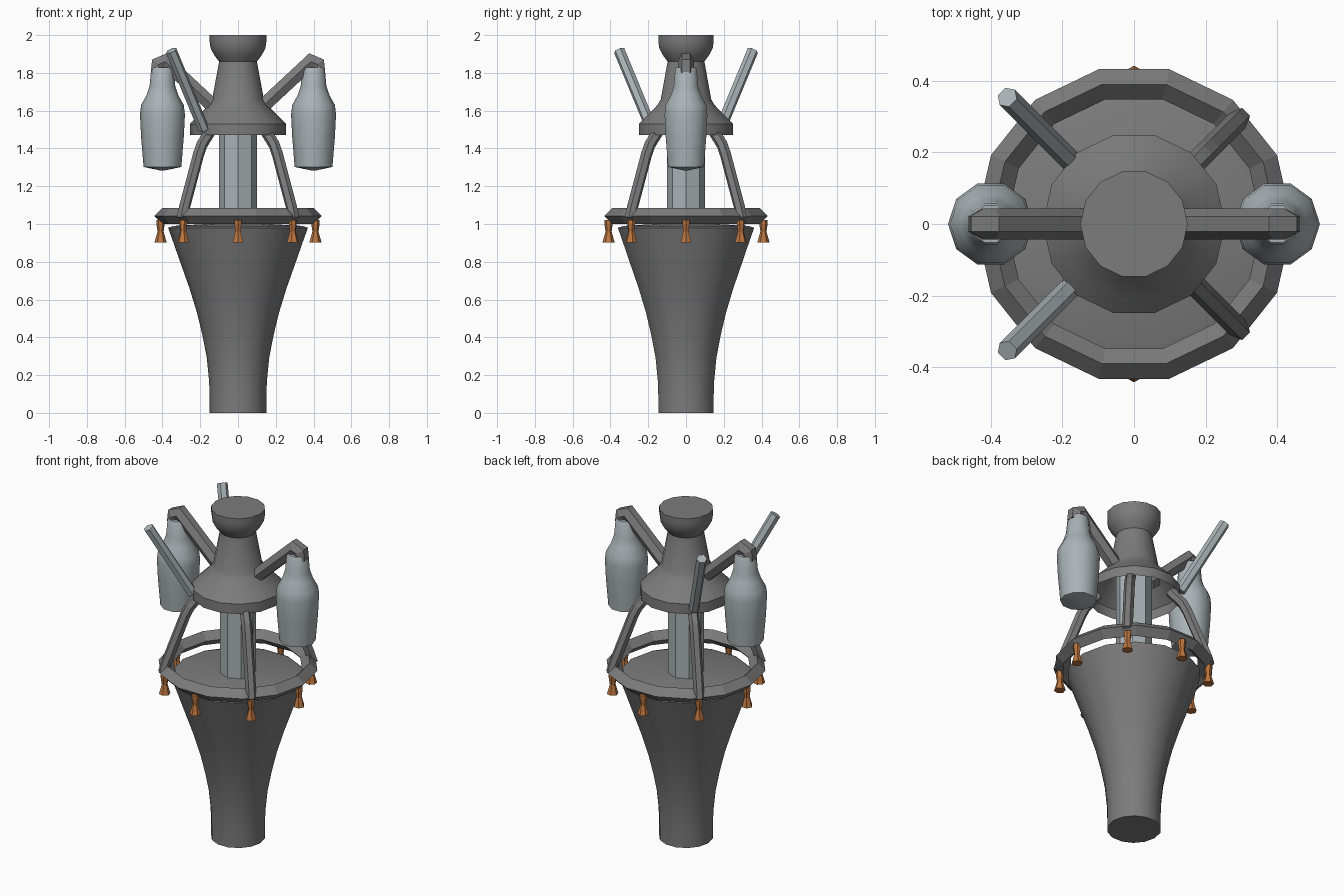
import bpy, bmesh, math
from mathutils import Vector

if "Cube" in bpy.data.objects:
    bpy.data.objects.remove(bpy.data.objects["Cube"])


def material(name, rgb):
    m = bpy.data.materials.new(name)
    m.diffuse_color = (*rgb, 1)
    m.use_nodes = True
    m.node_tree.nodes["Principled BSDF"].inputs["Base Color"].default_value = m.diffuse_color
    return m


GREY = material("dark grey", (0.2, 0.2, 0.2))
STEEL = material("pale steel", (0.40, 0.45, 0.47))
COPPER = material("copper", (0.50, 0.18, 0.05))


def finish(name, bm, mat, smooth=None):
    bmesh.ops.recalc_face_normals(bm, faces=bm.faces)
    me = bpy.data.meshes.new(name)
    bm.to_mesh(me)
    bm.free()
    me.materials.append(mat)
    ob = bpy.data.objects.new(name, me)
    bpy.context.collection.objects.link(ob)
    if smooth:
        bpy.ops.object.select_all(action='DESELECT')
        ob.select_set(True)
        bpy.context.view_layer.objects.active = ob
        bpy.ops.object.shade_smooth_by_angle(angle=math.radians(smooth))
    return ob


def skin(bm, rings, loop=False):
    """Join successive vertex rings with quads."""
    pairs = list(zip(rings, rings[1:])) + ([(rings[-1], rings[0])] if loop else [])
    for a, b in pairs:
        for i in range(len(a)):
            j = (i + 1) % len(a)
            bm.faces.new((a[i], a[j], b[j], b[i]))


def lathe(name, profile, sides, mat, at=(0, 0), bottom=True, top=True, loop=False, turn=0, smooth=None):
    """Revolve (radius, z) points about a vertical axis."""
    bm = bmesh.new()
    rings = []
    for r, z in profile:
        angles = [turn + math.tau * i / sides for i in range(sides)]
        rings.append([bm.verts.new((at[0] + r * math.cos(a), at[1] + r * math.sin(a), z)) for a in angles])
    skin(bm, rings, loop)
    if bottom and not loop:
        bm.faces.new(rings[0])
    if top and not loop:
        bm.faces.new(rings[-1])
    return finish(name, bm, mat, smooth)


def hex_tube(name, path, angle, radius, mat):
    """Six-sided tube along (radius, z) points in a vertical plane at an angle."""
    out = Vector((math.cos(angle), math.sin(angle), 0))
    side = Vector((-out.y, out.x, 0))
    pts = [out * r + Vector((0, 0, z)) for r, z in path]
    bm = bmesh.new()
    rings = []
    for i, p in enumerate(pts):
        d_in = (p - pts[max(i - 1, 0)]).normalized()
        d_out = (pts[min(i + 1, len(pts) - 1)] - p).normalized()
        d = (d_in + d_out).normalized()
        stretch = 1 / max(d.dot(d_out if i == 0 else d_in), 0.5)
        up = d.cross(side) * stretch
        rings.append([bm.verts.new(p + side * radius * math.cos(k * math.pi / 3)
                                   + up * radius * math.sin(k * math.pi / 3)) for k in range(6)])
    skin(bm, rings)
    bm.faces.new(rings[0])
    bm.faces.new(rings[-1])
    return finish(name, bm, mat)


# Tapering main body with a shallow domed lid
lathe("body", [(0.15, 0), (0.15, 0.08), (0.153, 0.17), (0.165, 0.29), (0.188, 0.41), (0.217, 0.53),
               (0.257, 0.66), (0.303, 0.79), (0.345, 0.91), (0.37, 0.98), (0.34, 0.99), (0.02, 1.008)],
      14, GREY, smooth=40)

# Diamond-section ring around the body
lathe("ring", [(0.40, 1.085), (0.443, 1.042), (0.40, 0.999), (0.357, 1.042)], 14, GREY, loop=True)

# Central column
lathe("column", [(0.1, 0.98), (0.1, 1.62)], 8, STEEL)

# Flared head, open underneath, with a cup on top
lathe("head", [(0.255, 1.47), (0.255, 1.53), (0.21, 1.575), (0.155, 1.63), (0.137, 1.66), (0.10, 1.86),
               (0.125, 1.893), (0.145, 1.93), (0.15, 1.965), (0.15, 2.0)], 14, GREY, bottom=False, smooth=35)

# Four bent legs between ring and head
for i in range(4):
    hex_tube(f"leg_{i}", [(0.418, 1.03), (0.40, 1.09), (0.295, 1.37), (0.27, 1.42), (0.20, 1.50)],
             math.pi / 4 + i * math.pi / 2, 0.03, GREY)

# Eight hanging nozzles
for i in range(8):
    a = i * math.pi / 4
    lathe(f"nozzle_{i}", [(0.032, 0.903), (0.016, 0.96), (0.022, 1.0), (0.022, 1.02)], 6, COPPER,
          at=(0.41 * math.cos(a), 0.41 * math.sin(a)), turn=a)

# Two side arms, each carrying a canister
for i, name in enumerate(("right", "left")):
    hex_tube(f"arm_{name}", [(0.10, 1.595), (0.385, 1.86), (0.42, 1.845), (0.425, 1.80)], i * math.pi, 0.043, GREY)
    lathe(f"canister_{name}", [(0.01, 1.283), (0.1, 1.302), (0.113, 1.46), (0.119, 1.58), (0.113, 1.63),
                               (0.085, 1.68), (0.068, 1.73), (0.06, 1.82), (0.054, 1.828)],
          10, STEEL, at=(0.40 - 0.80 * i, 0), smooth=40)

# Two antenna rods leaning outwards
for i, s in enumerate((1, -1)):
    hex_tube(f"antenna_{i}", [(0.255, 1.50), (0.50, 1.918)], s * math.radians(135), 0.03, STEEL)
